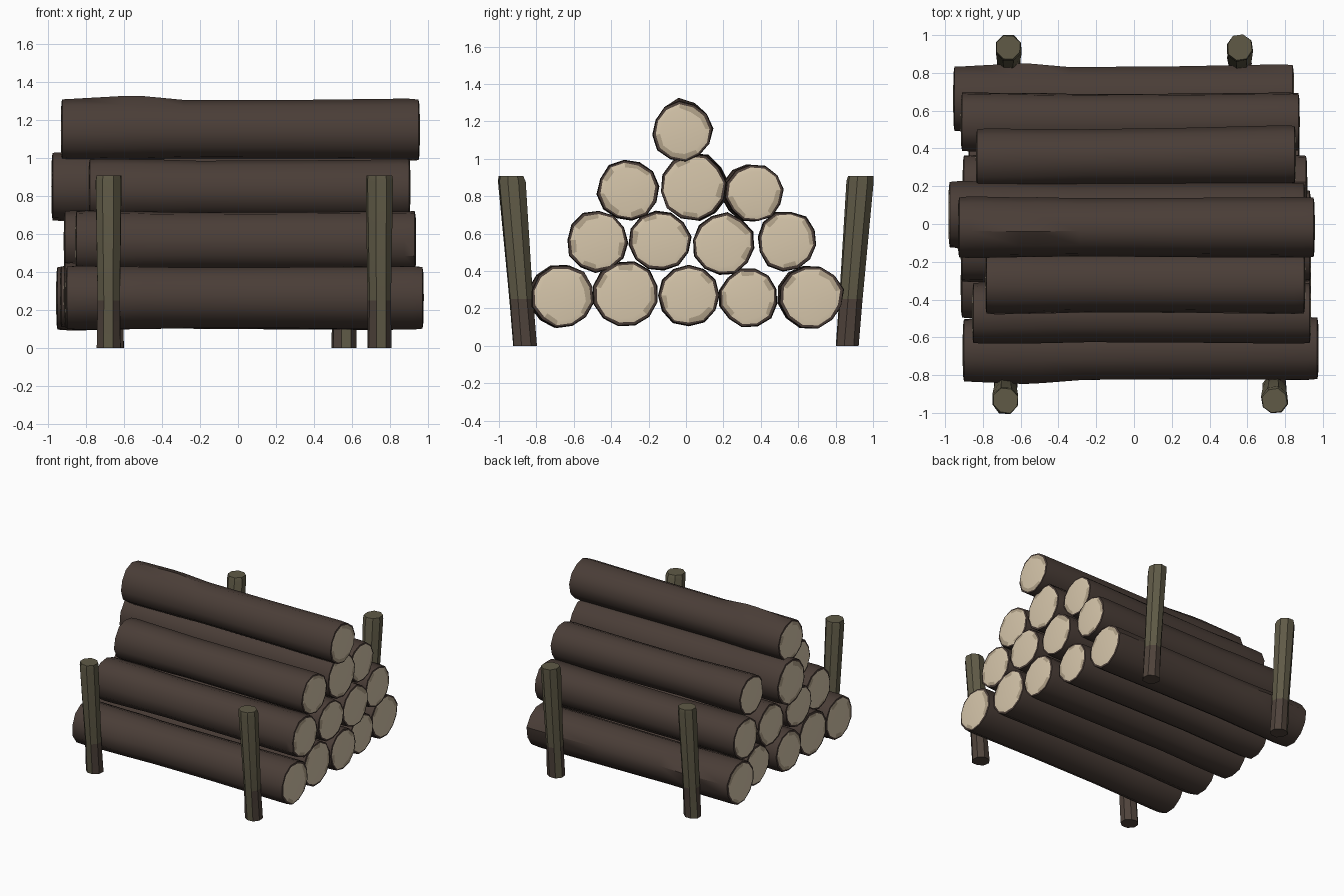
import bpy, bmesh, math, random

if "Cube" in bpy.data.objects:
    bpy.data.objects.remove(bpy.data.objects["Cube"])

random.seed(7)

def material(name, rgb):
    m = bpy.data.materials.new(name)
    m.diffuse_color = (*rgb, 1)
    m.use_nodes = True
    m.node_tree.nodes["Principled BSDF"].inputs["Base Color"].default_value = m.diffuse_color
    return m

bark = material("dark bark", (0.068, 0.047, 0.038))
wood = material("cut wood", (0.68, 0.57, 0.41))
old_wood = material("weathered cut wood", (0.44, 0.36, 0.25))
moss = material("mossy stake", (0.115, 0.102, 0.062))
damp = material("damp stake base", (0.078, 0.056, 0.044))

def finish(bm, name, mats, angle):
    bmesh.ops.recalc_face_normals(bm, faces=bm.faces[:])
    me = bpy.data.meshes.new(name)
    bm.to_mesh(me)
    bm.free()
    for m in mats:
        me.materials.append(m)
    for p in me.polygons:
        p.use_smooth = True
    me.set_sharp_from_angle(angle=math.radians(angle))
    ob = bpy.data.objects.new(name, me)
    bpy.context.collection.objects.link(ob)

def bridge(bm, a, b, pick):
    n = len(a)
    for i in range(n):
        j = (i + 1) % n
        bm.faces.new((a[i], a[j], b[j], b[i])).material_index = pick(i)

# Log: bark tube with a slight waist, a bark rim and a pale cut disc at each end
def log(name, y, z, r, x0, x1, dy=0.0, knot=None, sides=12):
    bm = bmesh.new()
    turn = random.uniform(0, 1)
    wob = [random.uniform(0.96, 1.03) for _ in range(sides)]

    def ring(t, f, push=0.0, rough=0.0):
        vs = []
        for i in range(sides):
            a = turn + math.tau * i / sides
            rr = r * f * wob[i] * (1 + random.uniform(-rough, rough))
            if knot is not None and 0.15 < t < 0.3:
                rr += 0.018 * max(0, math.cos(a - knot)) ** 8
            vs.append(bm.verts.new((x0 + (x1 - x0) * t + push,
                                    y + dy * (1 - t) + rr * math.cos(a),
                                    z + rr * math.sin(a))))
        return vs

    stations = [(0, 1.0), (0.03, 1.02), (0.17, 1.0), (0.22, 0.99),
                (0.34, 0.965), (0.65, 0.98), (0.97, 1.01), (1, 0.99)]
    rings = [ring(t, f, 0, 0.012) for t, f in stations]
    for a, b in zip(rings, rings[1:]):
        bridge(bm, a, b, lambda i: 0)
    for t, outer, sign in ((0, rings[0], -1), (1, rings[-1], 1)):
        edge = ring(t, 0.91, sign * 0.003, 0.02)
        inner = ring(t, 0.76, sign * 0.006, 0.05)
        bridge(bm, outer, edge, lambda i: 0)
        bridge(bm, edge, inner, lambda i: 2 if random.random() < 0.3 else 1)
        mid = bm.verts.new((x0 + (x1 - x0) * t + sign * 0.008, y + dy * (1 - t), z))
        for i in range(sides):
            bm.faces.new((inner[i], inner[(i + 1) % sides], mid)).material_index = 1
    finish(bm, name, (bark, wood, old_wood), 42)

# Pyramid stack: y, z, radius, left end, right end, sideways drift, knot direction
up = math.pi / 2
logs = [
    (-0.66, 0.265, 0.172, -0.90, 0.97, -0.01, math.pi),
    (-0.32, 0.275, 0.175, -0.91, 0.93, 0.0, None),
    (0.015, 0.270, 0.165, -0.93, 0.93, 0.0, None),
    (0.335, 0.260, 0.157, -0.87, 0.87, 0.0, None),
    (0.672, 0.265, 0.170, -0.95, 0.84, -0.01, 0.0),
    (-0.475, 0.560, 0.163, -0.85, 0.93, 0.0, None),
    (-0.14, 0.562, 0.163, -0.91, 0.93, 0.0, None),
    (0.20, 0.545, 0.165, -0.90, 0.91, 0.0, None),
    (0.54, 0.560, 0.160, -0.91, 0.87, 0.0, None),
    (-0.31, 0.832, 0.163, -0.78, 0.90, 0.0, None),
    (0.04, 0.848, 0.178, -0.975, 0.90, 0.01, None),
    (0.365, 0.815, 0.153, -0.83, 0.85, -0.02, None),
    (-0.02, 1.145, 0.160, -0.925, 0.95, 0.0, up),
]
for n, spec in enumerate(logs):
    log(f"log_{n + 1}", *spec)

# Stakes: squarish eight-sided posts leaning outward, darker near the ground
def stake(name, x, side):
    bm = bmesh.new()
    twist = random.uniform(-0.15, 0.15)
    rings = []
    for z, y, half in ((0.0, 0.862, 0.060), (0.25, 0.882, 0.058),
                       (0.88, 0.933, 0.068), (0.908, 0.935, 0.062)):
        vs = []
        for i in range(8):
            a = twist + math.tau * (i + 0.5) / 8
            rr = half * (1.1 + random.uniform(-0.06, 0.06))
            vs.append(bm.verts.new((x + rr * math.cos(a), side * y + rr * math.sin(a), z)))
        rings.append(vs)
    bridge(bm, rings[0], rings[1], lambda i: 0 if i in (2, 5) else 1)
    bridge(bm, rings[1], rings[2], lambda i: 0)
    bridge(bm, rings[2], rings[3], lambda i: 0)
    bm.faces.new(rings[0]).material_index = 1
    bm.faces.new(rings[3])
    finish(bm, name, (moss, damp), 25)

stake("front_left_stake", -0.68, -1)
stake("front_right_stake", 0.745, -1)
stake("back_left_stake", -0.665, 1)
stake("back_right_stake", 0.56, 1)
